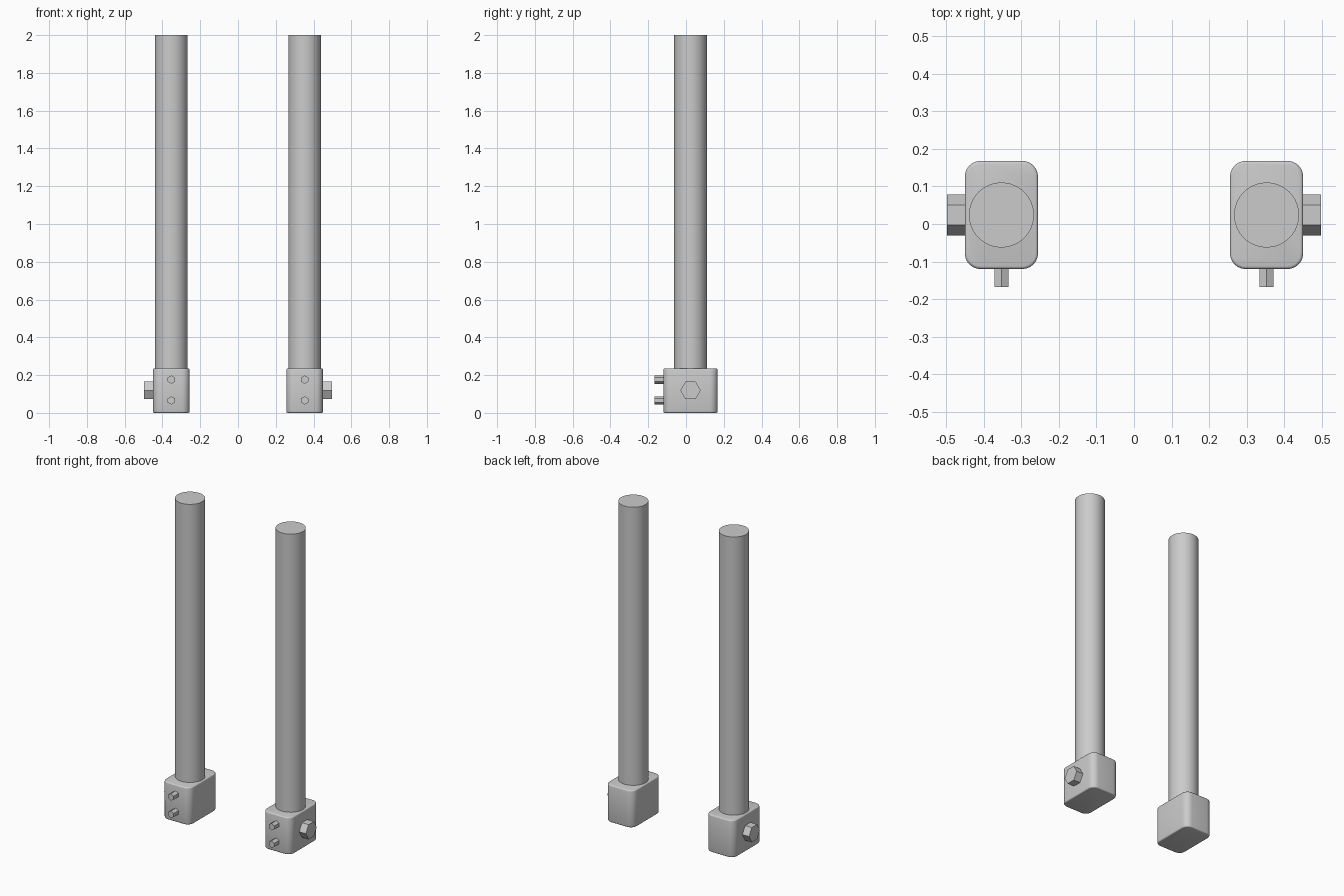
import bpy, bmesh, math
from mathutils import Vector

if "Cube" in bpy.data.objects:
    bpy.data.objects.remove(bpy.data.objects["Cube"])

X, Y, Z = Vector((1, 0, 0)), Vector((0, 1, 0)), Vector((0, 0, 1))
CX, CY = 0.353, 0.024          # axis of the right-hand pole


def finish(bm, name):
    """Turn a bmesh into an object, smooth its curves and mirror it to the left."""
    bmesh.ops.recalc_face_normals(bm, faces=bm.faces)
    mesh = bpy.data.meshes.new(name)
    bm.to_mesh(mesh)
    bm.free()
    obj = bpy.data.objects.new(name, mesh)
    bpy.context.collection.objects.link(obj)
    bpy.ops.object.select_all(action='DESELECT')
    obj.select_set(True)
    bpy.context.view_layer.objects.active = obj
    bpy.ops.object.shade_smooth_by_angle(angle=math.radians(35))
    mod = obj.modifiers.new("mirror", 'MIRROR')
    mod.use_axis[0] = True
    mod.use_mirror_merge = False


def prism(name, start, along, radius, sides, corner):
    """Regular prism from start, extruded by along, first corner toward corner."""
    bm = bmesh.new()
    other = along.normalized().cross(corner)
    angles = [2 * math.pi * i / sides for i in range(sides)]
    verts = [bm.verts.new(start + radius * (corner * math.cos(a) + other * math.sin(a)))
             for a in angles]
    face = bm.faces.new(verts)
    ext = bmesh.ops.extrude_face_region(bm, geom=[face], use_keep_orig=True)
    top = [g for g in ext["geom"] if isinstance(g, bmesh.types.BMVert)]
    bmesh.ops.translate(bm, verts=top, vec=along)
    finish(bm, name)


# Clamp block: rounded upright corners, small bevel around top and bottom
bm = bmesh.new()
bmesh.ops.create_cube(bm, size=1)
bmesh.ops.scale(bm, vec=(0.195, 0.288, 0.236), verts=bm.verts)
bmesh.ops.translate(bm, vec=(CX, CY, 0.118), verts=bm.verts)
upright = [e for e in bm.edges if abs(e.verts[0].co.z - e.verts[1].co.z) > 0.1]
bmesh.ops.bevel(bm, geom=upright, offset=0.042, segments=6, profile=0.5, affect='EDGES')
rims = [e for e in bm.edges if abs(e.verts[0].co.z - e.verts[1].co.z) < 1e-4]
bmesh.ops.bevel(bm, geom=rims, offset=0.008, segments=3, profile=0.5, affect='EDGES')
finish(bm, "clamp_block")

# Long round pole standing in the block
prism("pole", Vector((CX, CY, 0.2)), Z * 1.8, 0.0865, 64, X)

# Large hex bolt on the outer side
prism("side_bolt", Vector((CX + 0.08, CY, 0.119)), X * 0.0645, 0.054, 6, Y)

# Two small hex bolts on the front
for label, z in (("lower", 0.066), ("upper", 0.176)):
    prism(label + "_front_bolt", Vector((CX, -0.1, z)), Y * -0.068, 0.022, 6, Z)
